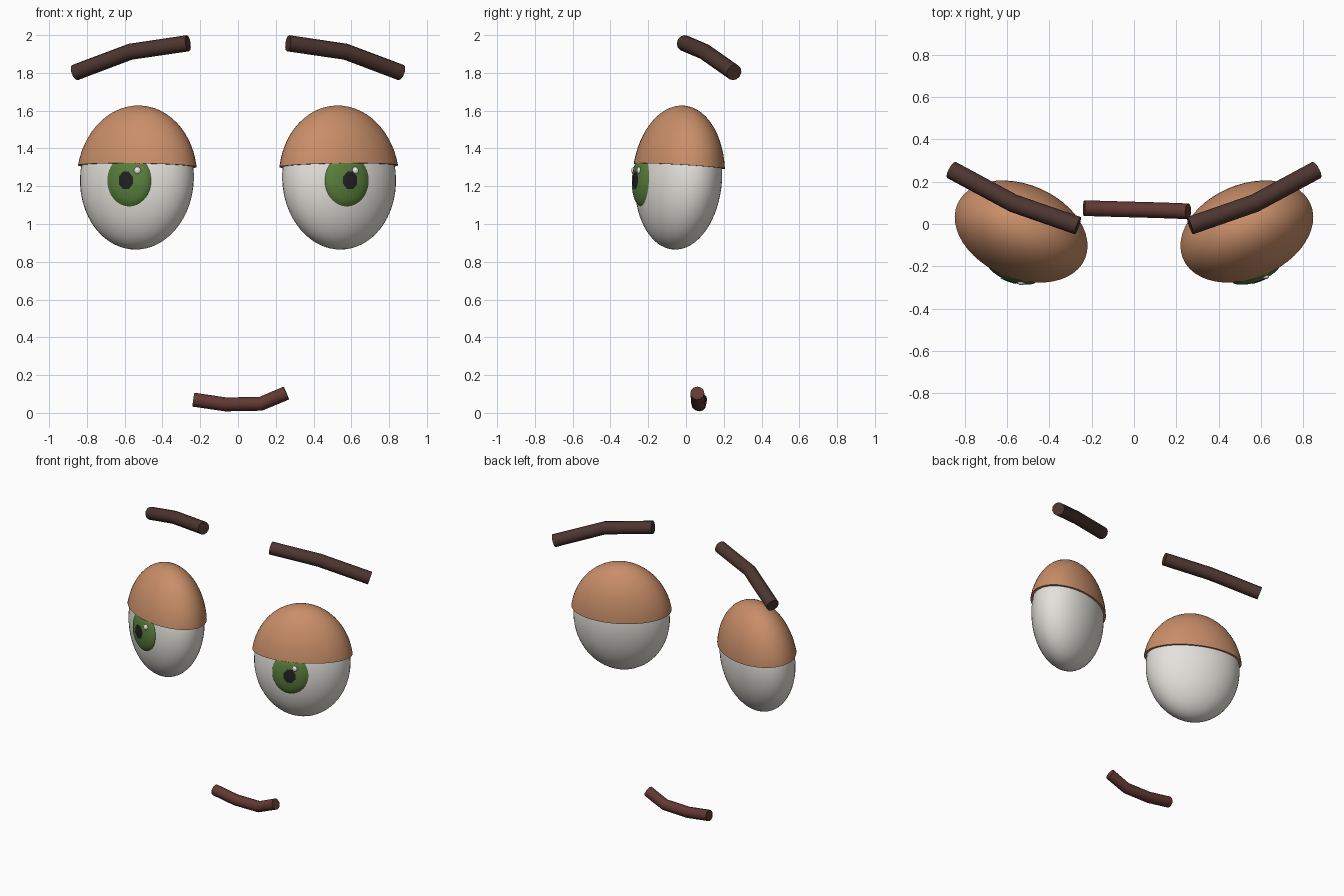
import bpy, bmesh, math
from mathutils import Matrix, Vector

cube = bpy.data.objects.get("Cube")
if cube:
    bpy.data.objects.remove(cube, do_unlink=True)


def material(name, rgb):
    m = bpy.data.materials.new(name)
    m.use_nodes = True
    m.diffuse_color = (*rgb, 1)
    m.node_tree.nodes["Principled BSDF"].inputs["Base Color"].default_value = (*rgb, 1)
    return m


WHITE = material("eye white", (0.78, 0.76, 0.71))
LID = material("lid tan", (0.58, 0.27, 0.14))
GREEN = material("iris green", (0.10, 0.21, 0.045))
BLACK = material("pupil black", (0.015, 0.015, 0.015))
GLINT = material("glint white", (0.9, 0.9, 0.9))
BROW = material("brow brown", (0.075, 0.037, 0.03))
MOUTH = material("mouth red brown", (0.125, 0.04, 0.033))


def smooth(obj, angle=40):
    bpy.ops.object.select_all(action='DESELECT')
    obj.select_set(True)
    bpy.context.view_layer.objects.active = obj
    bpy.ops.object.shade_smooth_by_angle(angle=math.radians(angle))


def finish(name, bm, mat):
    bmesh.ops.recalc_face_normals(bm, faces=bm.faces)
    mesh = bpy.data.meshes.new(name)
    bm.to_mesh(mesh)
    bm.free()
    mesh.materials.append(mat)
    obj = bpy.data.objects.new(name, mesh)
    bpy.context.collection.objects.link(obj)
    smooth(obj)
    return obj


def ellipsoid(name, matrix, mat, cut=None):
    """Ellipsoid, optionally keeping only what lies above a local height."""
    bm = bmesh.new()
    bmesh.ops.create_uvsphere(bm, u_segments=48, v_segments=32, radius=1)
    if cut is not None:
        geom = bm.verts[:] + bm.edges[:] + bm.faces[:]
        bmesh.ops.bisect_plane(bm, geom=geom, plane_co=(0, 0, cut),
                               plane_no=(0, 0, 1), clear_inner=True)
        bmesh.ops.holes_fill(bm, edges=[e for e in bm.edges if e.is_boundary])
    bm.transform(matrix)
    return finish(name, bm, mat)


def front_point(ball, x, z):
    """First point of the eyeball met from the front at x, z."""
    inv = ball.inverted()
    o = inv @ Vector((x, -1, z))
    d = inv.to_3x3() @ Vector((0, 1, 0))
    a, b, c = d.dot(d), o.dot(d), o.dot(o) - 1
    t = (-b - math.sqrt(b * b - a * c)) / a
    return Vector((x, t - 1, z))


def dome(name, ball, x, z, rx, rz, base, lift, sides, mat, top=1.322):
    """Thin domed plate laid over the eyeball, tucked below the lid edge."""
    bm = bmesh.new()
    rings = 8

    def vert(f, a):
        px, pz = x + rx * f * math.cos(a), min(z + rz * f * math.sin(a), top)
        p = front_point(ball, px, pz)
        p.y -= base + lift * math.sqrt(max(0, 1 - f * f))
        return bm.verts.new(p)

    centre = vert(0, 0)
    previous = None
    for r in range(1, rings + 1):
        ring = [vert(r / rings, 2 * math.pi * (i + 0.5) / sides) for i in range(sides)]
        for i in range(sides):
            j = (i + 1) % sides
            if previous:
                bm.faces.new((previous[i], ring[i], ring[j], previous[j]))
            else:
                bm.faces.new((centre, ring[i], ring[j]))
        previous = ring
    bmesh.ops.dissolve_degenerate(bm, dist=1e-5, edges=bm.edges)
    obj = finish(name, bm, mat)
    # plates face the front
    if sum(p.normal.y * p.area for p in obj.data.polygons) > 0:
        obj.data.flip_normals()
    return obj


def tube(name, points, radius, mat):
    curve = bpy.data.curves.new(name, 'CURVE')
    curve.dimensions = '3D'
    curve.bevel_depth = radius
    curve.bevel_resolution = 4
    curve.use_fill_caps = True
    spline = curve.splines.new('POLY')
    spline.points.add(len(points) - 1)
    for p, co in zip(spline.points, points):
        p.co = (*co, 1)
    curve.materials.append(mat)
    obj = bpy.data.objects.new(name, curve)
    bpy.context.collection.objects.link(obj)
    bpy.ops.object.select_all(action='DESELECT')
    obj.select_set(True)
    bpy.context.view_layer.objects.active = obj
    bpy.ops.object.convert(target='MESH')
    smooth(bpy.context.object)


for side, s in (("left", 1), ("right", -1)):
    # eyeball and half-closed lid, turned outward and leaning back
    pose = (Matrix.Translation((0.535 * s, -0.04, 1.24))
            @ Matrix.Rotation(math.radians(23.2 * s), 4, 'Z')
            @ Matrix.Rotation(math.radians(-4.2), 4, 'X'))
    ball = pose @ Matrix.Diagonal((0.315, 0.212, 0.376, 1))
    ellipsoid(side + "_eyeball", ball, WHITE)
    ellipsoid(side + "_eyelid", pose @ Matrix.Diagonal((0.333, 0.226, 0.388, 1)), LID, cut=0.17)

    # iris, pupil and glint; the glint sits on the same side of both eyes
    dome(side + "_iris", ball, 0.576 * s, 1.23, 0.116, 0.137, 0, 0.024, 40, GREEN)
    dome(side + "_pupil", ball, 0.594 * s, 1.231, 0.040, 0.050, 0.025, 0.002, 8, BLACK)
    gx = 0.576 * s + 0.044
    spot = front_point(ball, gx, 1.283) - Vector((0, 0.018, 0))
    ellipsoid(side + "_glint", Matrix.Translation(spot)
              @ Matrix.Diagonal((0.018, 0.012, 0.019, 1)), GLINT)

    # bent eyebrow
    tube(side + "_eyebrow", [(0.265 * s, -0.008, 1.957), (0.57 * s, 0.098, 1.912),
                             (0.862 * s, 0.255, 1.802)], 0.043, BROW)

# crooked mouth
tube("mouth", [(-0.236, 0.075, 0.07), (-0.065, 0.07, 0.045),
               (0.12, 0.065, 0.048), (0.256, 0.06, 0.105)], 0.037, MOUTH)
